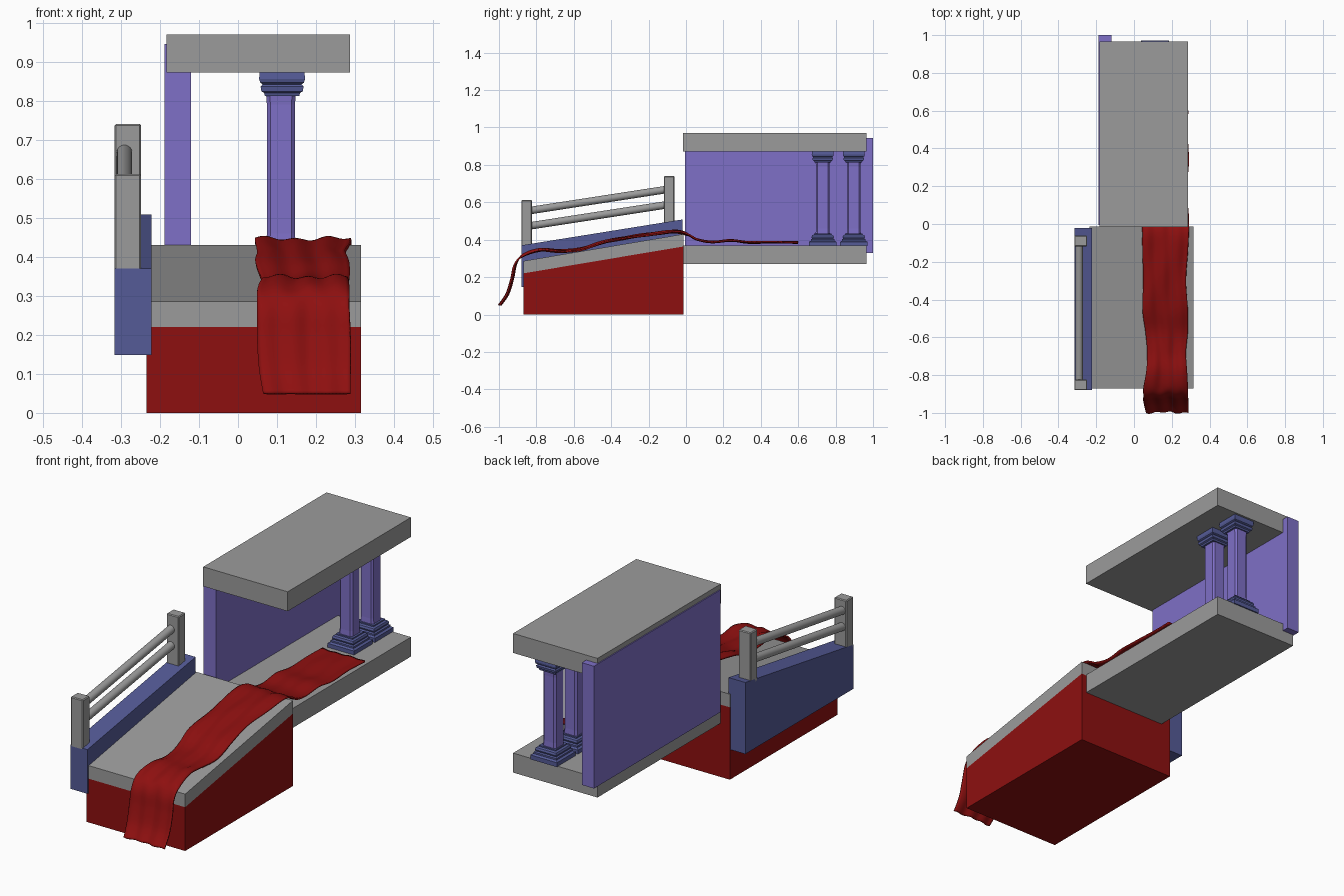
import bpy, bmesh, math
from mathutils import Vector

if "Cube" in bpy.data.objects:
    bpy.data.objects.remove(bpy.data.objects["Cube"], do_unlink=True)


def material(name, rgb):
    m = bpy.data.materials.new(name)
    m.use_nodes = True
    m.diffuse_color = (*rgb, 1)
    m.node_tree.nodes["Principled BSDF"].inputs["Base Color"].default_value = (*rgb, 1)
    return m


GREY = material("stone grey", (0.33, 0.33, 0.33))
RED = material("deep red", (0.27, 0.005, 0.005))
PURPLE = material("soft purple", (0.21, 0.16, 0.57))
BLUE = material("slate blue", (0.09, 0.105, 0.31))


def finish(name, bm, mat, smooth=False):
    bmesh.ops.recalc_face_normals(bm, faces=bm.faces)
    me = bpy.data.meshes.new(name)
    bm.to_mesh(me)
    bm.free()
    me.materials.append(mat)
    ob = bpy.data.objects.new(name, me)
    bpy.context.collection.objects.link(ob)
    if smooth:
        bpy.ops.object.select_all(action='DESELECT')
        ob.select_set(True)
        bpy.context.view_layer.objects.active = ob
        bpy.ops.object.shade_smooth_by_angle(angle=math.radians(40))
    return ob


def side_prism(name, x0, x1, outline, mat):
    """Extrude a (y, z) outline from x0 to x1."""
    bm = bmesh.new()
    face = bm.faces.new([bm.verts.new((x0, y, z)) for y, z in outline])
    ext = bmesh.ops.extrude_face_region(bm, geom=[face])["geom"]
    moved = [v for v in ext if isinstance(v, bmesh.types.BMVert)]
    bmesh.ops.translate(bm, verts=moved, vec=(x1 - x0, 0, 0))
    return finish(name, bm, mat)


def box(name, x, y, z, mat):
    return side_prism(name, *x, [(y[0], z[0]), (y[1], z[0]), (y[1], z[1]), (y[0], z[1])], mat)


def square_stack(name, cx, cy, profile, mat, chamfer=0.0):
    """Loft square (or chamfered) sections through (half width, z) pairs."""
    bm = bmesh.new()
    rings = []
    for h, z in profile:
        c = h * (1 - chamfer)
        corners = [(h, c), (c, h), (-c, h), (-h, c), (-h, -c), (-c, -h), (c, -h), (h, -c)]
        if not chamfer:
            corners = [(h, h), (-h, h), (-h, -h), (h, -h)]
        rings.append([bm.verts.new((cx + a, cy + b, z)) for a, b in corners])
    n = len(rings[0])
    for low, high in zip(rings, rings[1:]):
        for i in range(n):
            j = (i + 1) % n
            bm.faces.new((low[i], low[j], high[j], high[i]))
    bm.faces.new(rings[0])
    bm.faces.new(rings[-1])
    return finish(name, bm, mat)


def rod(name, a, b, radius, mat):
    a, b = Vector(a), Vector(b)
    bm = bmesh.new()
    bmesh.ops.create_cone(bm, cap_ends=True, segments=24, radius1=radius,
                          radius2=radius, depth=(b - a).length)
    turn = (b - a).to_track_quat('Z', 'Y').to_matrix().to_4x4()
    bm.transform(turn)
    bmesh.ops.translate(bm, verts=bm.verts, vec=(a + b) / 2)
    return finish(name, bm, mat, True)


# Ramp: red base, sloping slab and side wall
F, B = -0.87, -0.013
side_prism("ramp_base", -0.235, 0.315, [(F, 0), (B, 0), (B, 0.364), (F, 0.22)], RED)
side_prism("ramp_slab", -0.235, 0.315, [(F, 0.22), (B, 0.364), (B, 0.43), (F, 0.286)], GREY)
side_prism("ramp_side_wall", -0.316, -0.222,
           [(-0.88, 0.148), (-0.02, 0.148), (-0.02, 0.508), (-0.88, 0.37)], BLUE)

# Railing
for name, y, z0, z1 in (("front_post", -0.852, 0.36, 0.612), ("back_post", -0.09, 0.48, 0.74)):
    post = box(name, (-0.316, -0.248), (y - 0.028, y + 0.028), (z0, z1), GREY)
    bev = post.modifiers.new("soft_edges", 'BEVEL')
    bev.width = 0.004
for name, z in (("lower_rail", 0.473), ("upper_rail", 0.555)):
    rod(name, (-0.291, -0.84, z), (-0.291, -0.1, z + 0.114), 0.02, GREY)

# Porch: floor, roof and wall
box("porch_floor", (-0.183, 0.287), (-0.015, 0.965), (0.27, 0.368), GREY)
box("porch_roof", (-0.183, 0.287), (-0.015, 0.965), (0.872, 0.97), GREY)
box("porch_wall", (-0.188, -0.12), (-0.005, 1.0), (0.33, 0.945), PURPLE)

# Columns
BASE = [(0.074, 0.366), (0.074, 0.388), (0.064, 0.394), (0.064, 0.402), (0.057, 0.406),
        (0.06, 0.414), (0.056, 0.424), (0.046, 0.428), (0.046, 0.434)]
CAPITAL = [(0.044, 0.812), (0.046, 0.82), (0.053, 0.824), (0.055, 0.836), (0.05, 0.842),
           (0.056, 0.846), (0.059, 0.856), (0.057, 0.874)]
SHAFT = [(0.038, 0.43), (0.036, 0.46), (0.036, 0.79), (0.038, 0.816)]
for label, y in (("front", 0.731), ("back", 0.897)):
    square_stack(label + "_column_base", 0.112, y, BASE, BLUE)
    square_stack(label + "_column_shaft", 0.11, y, SHAFT, PURPLE, 0.25)
    square_stack(label + "_column_capital", 0.113, y, CAPITAL, BLUE)

# Carpet: (y, z, left x, right x) stations along its run
PATH = [(-0.995, 0.05, 0.065, 0.288), (-0.955, 0.11, 0.055, 0.288), (-0.93, 0.19, 0.05, 0.288),
        (-0.912, 0.27, 0.05, 0.285), (-0.87, 0.318, 0.05, 0.285), (-0.78, 0.345, 0.065, 0.28),
        (-0.68, 0.34, 0.07, 0.275), (-0.57, 0.348, 0.06, 0.285), (-0.45, 0.385, 0.045, 0.285),
        (-0.3, 0.414, 0.05, 0.275), (-0.15, 0.435, 0.045, 0.285), (-0.05, 0.443, 0.045, 0.29),
        (0.01, 0.428, 0.045, 0.29), (0.06, 0.401, 0.047, 0.289), (0.14, 0.388, 0.045, 0.282),
        (0.24, 0.396, 0.045, 0.284), (0.34, 0.385, 0.05, 0.291), (0.48, 0.387, 0.046, 0.284),
        (0.6, 0.385, 0.05, 0.288)]


def spline(points, i, t):
    p = [Vector(points[max(0, min(len(points) - 1, i + k))]) for k in (-1, 0, 1, 2)]
    return 0.5 * (2 * p[1] + (p[2] - p[0]) * t + (2 * p[0] - 5 * p[1] + 4 * p[2] - p[3]) * t * t
                  + (3 * p[1] - p[0] - 3 * p[2] + p[3]) * t ** 3)


bm = bmesh.new()
rows, across, steps = [], 24, 5
for k in range((len(PATH) - 1) * steps + 1):
    i = min(k // steps, len(PATH) - 2)
    y, z, left, right = spline(PATH, i, k / steps - i)
    row = []
    for j in range(across + 1):
        u = j / across
        fold = 0.004 * math.sin(u * 19 + y * 3) + 0.003 * math.sin(u * 8 - y * 17)
        hang = max(0.0, min(1.0, (-0.87 - y) / 0.05))
        lift = fold * (0.5 if y > 0 else 1.0)
        row.append(bm.verts.new((left + (right - left) * u, y + fold * hang,
                                 z + lift * (1 - hang))))
    rows.append(row)
for a, b in zip(rows, rows[1:]):
    for j in range(across):
        bm.faces.new((a[j], a[j + 1], b[j + 1], b[j]))
carpet = finish("carpet", bm, RED, True)
thick = carpet.modifiers.new("thickness", 'SOLIDIFY')
thick.thickness = 0.008
thick.offset = 0
